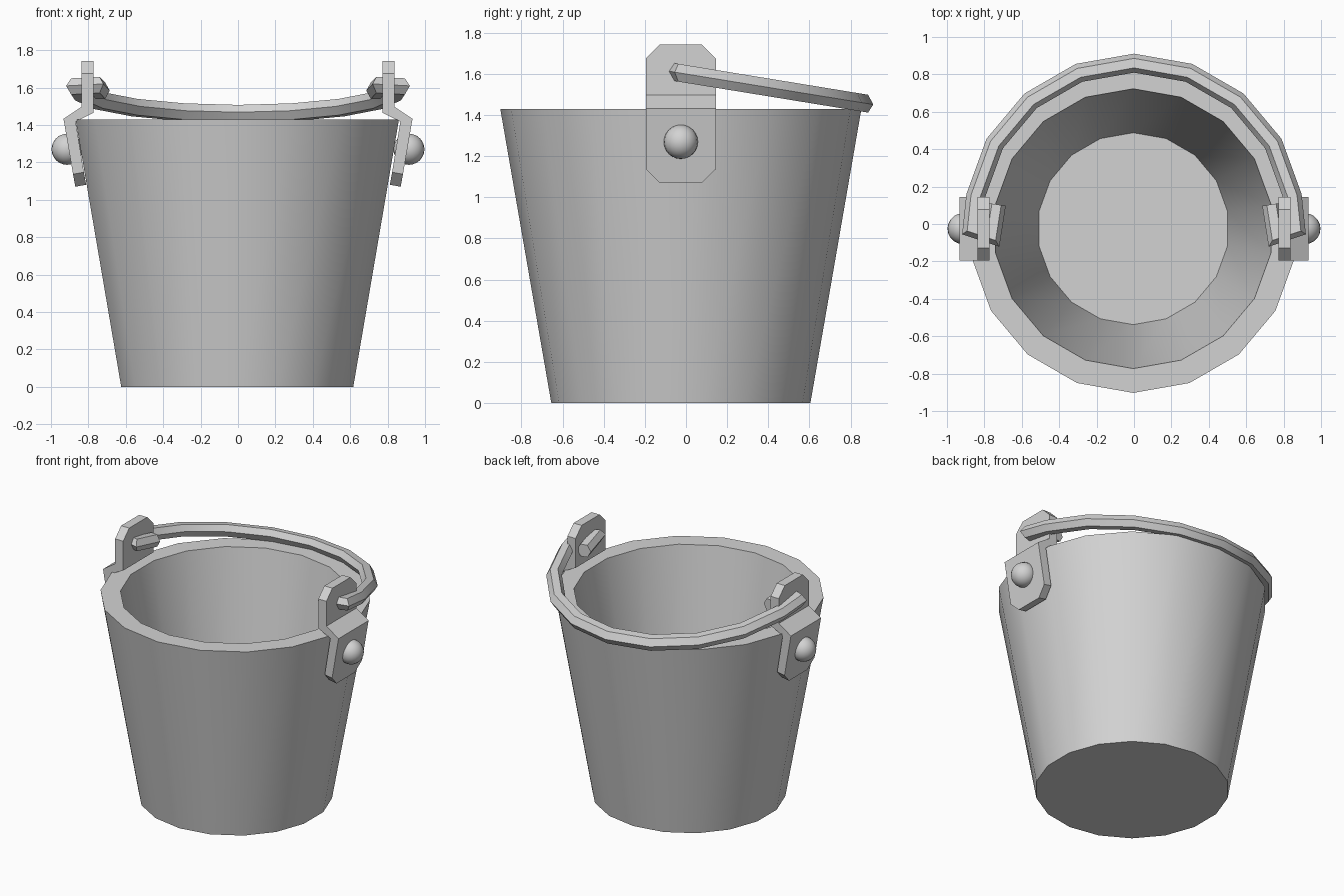
import bpy
import bmesh
from math import sin, cos, radians
from mathutils import Vector, Matrix

if "Cube" in bpy.data.objects:
    bpy.data.objects.remove(bpy.data.objects["Cube"])

metal = bpy.data.materials.new("light_grey_metal")
metal.use_nodes = True
metal.diffuse_color = (0.65, 0.65, 0.65, 1)
metal.node_tree.nodes["Principled BSDF"].inputs["Base Color"].default_value = (0.65, 0.65, 0.65, 1)


def finish(name, bm):
    """Turn a bmesh into a smooth shaded object with sharp corners."""
    bmesh.ops.recalc_face_normals(bm, faces=bm.faces[:])
    mesh = bpy.data.meshes.new(name)
    bm.to_mesh(mesh)
    bm.free()
    mesh.materials.append(metal)
    mesh.shade_smooth()
    mesh.set_sharp_from_angle(angle=radians(30))
    obj = bpy.data.objects.new(name, mesh)
    bpy.context.collection.objects.link(obj)
    return obj


def skin(name, rings):
    """Join a list of closed cross-sections and cap both ends."""
    bm = bmesh.new()
    loops = [[bm.verts.new(p) for p in ring] for ring in rings]
    for a, b in zip(loops, loops[1:]):
        for i in range(len(a)):
            j = (i + 1) % len(a)
            bm.faces.new((a[i], a[j], b[j], b[i]))
    bm.faces.new(loops[0])
    bm.faces.new(loops[-1])
    return finish(name, bm)


# Pail: outer wall, flat rim, inner wall and floor
SIDES = 18
CENTRE_Y = -0.025


def circle(radius, z):
    angles = [radians(90 + 360 / SIDES * i) for i in range(SIDES)]
    return [(radius * cos(a) - 0.004, radius * sin(a) + CENTRE_Y, z) for a in angles]


skin("pail", [circle(0.63, 0), circle(0.878, 1.43), circle(0.748, 1.43), circle(0.513, 0.08)])

# Ears: bent plates with clipped corners, as (inner x, inner z, outer x, outer z, half width)
ear_sections = [
    (0.773, 1.743, 0.837, 1.743, 0.102),
    (0.773, 1.675, 0.837, 1.675, 0.17),
    (0.773, 1.465, 0.837, 1.497, 0.17),
    (0.868, 1.417, 0.933, 1.433, 0.17),
    (0.824, 1.147, 0.882, 1.137, 0.17),
    (0.812, 1.080, 0.870, 1.070, 0.102),
]
for side, word in ((1, "left"), (-1, "right")):
    rings = []
    for xi, zi, xo, zo, w in ear_sections:
        lo, hi = CENTRE_Y - w, CENTRE_Y + w
        rings.append([(side * xi, lo, zi), (side * xo, lo, zo),
                      (side * xo, hi, zo), (side * xi, hi, zi)])
    skin(word + "_ear", rings)

    # Round rivet through each ear
    bm = bmesh.new()
    bmesh.ops.create_uvsphere(bm, u_segments=20, v_segments=12, radius=0.083,
                              matrix=Matrix.Translation((side * 0.914, CENTRE_Y, 1.27)))
    finish(word + "_rivet", bm)

# Handle: hexagonal rod on an arc, hooked through both ears and lying back on the rim
half = [Vector((0.735, 0.105)), Vector((0.76, -0.055)), Vector((0.865, -0.02))]
half += [Vector((cos(radians(a)), sin(radians(a)))) * 0.86 for a in (10, 30, 50, 70)]
path = half + [Vector((0, 0.86))] + [Vector((-p.x, p.y)) for p in reversed(half)]
ROD = 0.05
rings = []
for i, p in enumerate(path):
    before = (p - path[i - 1]).normalized() if i > 0 else None
    after = (path[i + 1] - p).normalized() if i < len(path) - 1 else None
    before, after = before or after, after or before
    along = (before + after).normalized()
    across = Vector((-along.y, along.x)) / along.dot(after)  # mitred corner
    ring = []
    for k in range(6):
        a = radians(60 * k)
        q = p + across * ROD * cos(a)
        ring.append((q.x, q.y, 1.6 - 0.163 * q.y + ROD * sin(a)))
    rings.append(ring)
skin("handle", rings)
